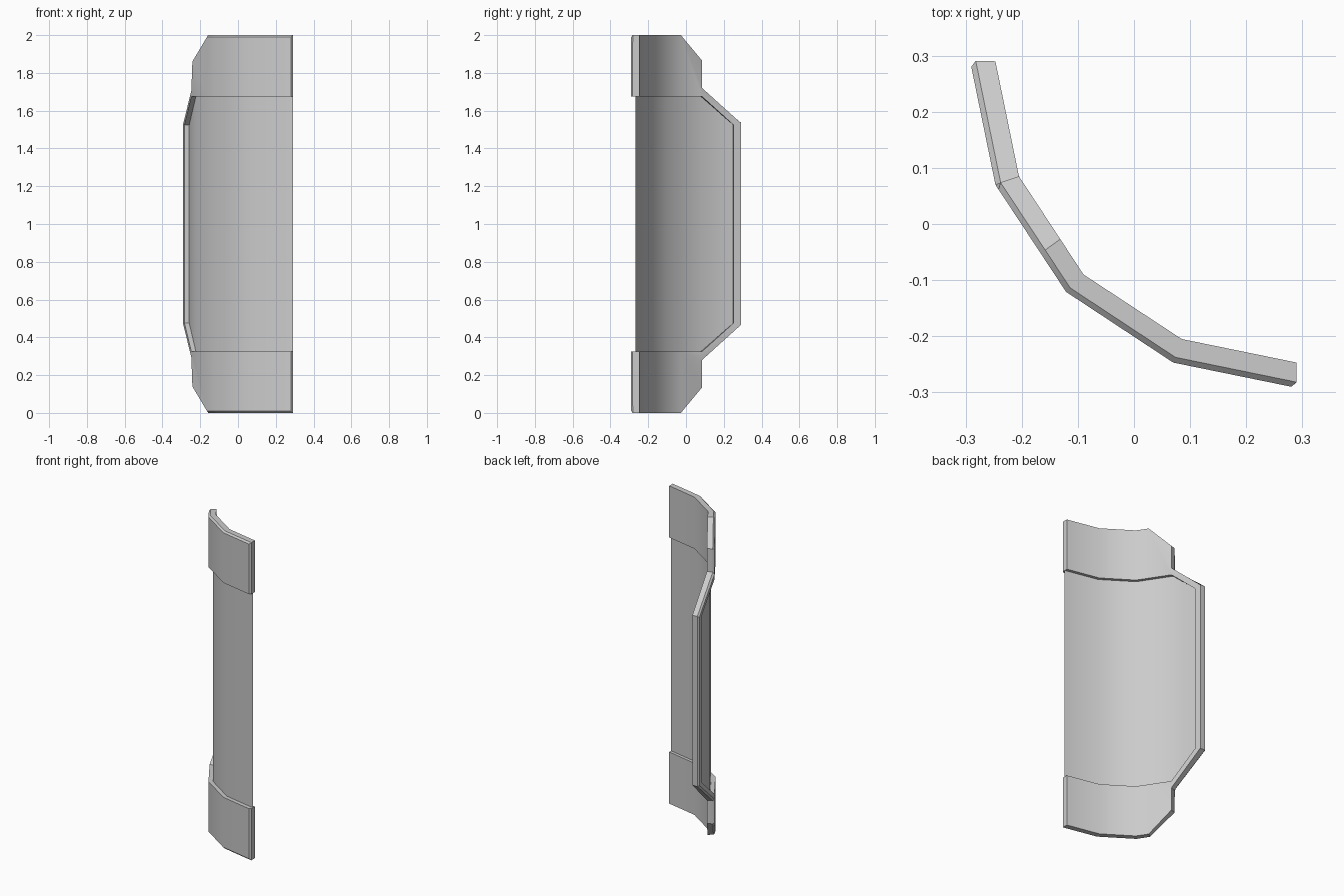
import bpy, bmesh, math
from mathutils import Vector

if "Cube" in bpy.data.objects:
    bpy.data.objects.remove(bpy.data.objects["Cube"])

grey = bpy.data.materials.new("plain_grey")
grey.use_nodes = True
colour = (0.6, 0.6, 0.6, 1)
grey.diffuse_color = colour
grey.node_tree.nodes["Principled BSDF"].inputs["Base Color"].default_value = colour

# Cross-section stations as (outer, inner) pairs, mirrored across x = y
end = (Vector((0.29, -0.292)), Vector((0.29, -0.247)))
bend = (Vector((0.07, -0.247)), Vector((0.085, -0.205)))
middle = (Vector((-0.121, -0.121)), Vector((-0.09, -0.09)))


def swap(pair):
    return tuple(p.yx for p in pair)


def between(a, b, t):
    return tuple(p.lerp(q, t) for p, q in zip(a, b))


stations = {
    "end": end, "bend": bend, "middle": middle,
    "cut": between(middle, swap(bend), 0.36),
    "shoulder": swap(bend),
    "rim": between(swap(bend), swap(end), 0.81),
    "edge": swap(end),
}

# Heights of the upper half; the lower half mirrors them about z = 1
TOP, CORNER, NECK, OPEN, OUT, IN = 2.0, 1.865, 1.72, 1.675, 1.535, 1.525


def place(key, depth):
    name, z = key
    outer, inner = stations[name]
    p = outer.lerp(inner, depth)
    return (p.x, p.y, z)


def flip(poly):
    return [(n, round(2 - z, 4)) for n, z in reversed(poly)]


def finish(bm, name):
    bmesh.ops.recalc_face_normals(bm, faces=bm.faces)
    mesh = bpy.data.meshes.new(name)
    bm.to_mesh(mesh)
    bm.free()
    mesh.materials.append(grey)
    obj = bpy.data.objects.new(name, mesh)
    bpy.context.collection.objects.link(obj)
    bpy.ops.object.select_all(action="DESELECT")
    obj.select_set(True)
    bpy.context.view_layer.objects.active = obj
    bpy.ops.object.shade_smooth_by_angle(angle=math.radians(32))
    return obj


# Frame: upper and lower bands joined by a sloped side rim
row = ["end", "bend", "middle", "cut"]
upper = [[(a, TOP), (a, OPEN), (b, OPEN), (b, TOP)] for a, b in zip(row, row[1:])]
upper.append([("cut", TOP), ("cut", OPEN), ("shoulder", OPEN),
              ("shoulder", NECK), ("shoulder", CORNER)])
upper.append([("shoulder", NECK), ("shoulder", OPEN), ("rim", IN), ("edge", OUT)])
side = [("edge", OUT), ("rim", IN), ("rim", round(2 - IN, 4)), ("edge", round(2 - OUT, 4))]
polys = upper + [flip(p) for p in upper] + [side]

outline = [(n, TOP) for n in row] + [("shoulder", CORNER), ("shoulder", NECK),
                                     ("edge", OUT), ("end", OPEN)]
outline = set(outline + flip(outline))

bm = bmesh.new()
verts = {}
for poly in polys:
    for key in poly:
        if key not in verts:
            verts[key] = [bm.verts.new(place(key, d)) for d in (0, 1)]

# Boundary sides are those used by a single polygon
count = {}
for poly in polys:
    bm.faces.new([verts[k][0] for k in poly])
    bm.faces.new([verts[k][1] for k in reversed(poly)])
    for a, b in zip(poly, poly[1:] + poly[:1]):
        pair = frozenset((a, b))
        count[pair] = count.get(pair, 0) + 1
chamfer = []
for pair in [p for p, c in count.items() if c == 1]:
    a, b = pair
    bm.faces.new([verts[a][0], verts[b][0], verts[b][1], verts[a][1]])
    if a in outline and b in outline:
        chamfer.append(bm.edges.get((verts[a][0], verts[b][0])))
bmesh.ops.recalc_face_normals(bm, faces=bm.faces)
bmesh.ops.bevel(bm, geom=chamfer, offset=0.01, segments=1, affect="EDGES")
finish(bm, "frame")

# Thin curved sheet set midway in the frame opening
bm = bmesh.new()
columns = []
for name, z in [("end", OPEN), ("bend", OPEN), ("middle", OPEN), ("shoulder", OPEN), ("rim", IN)]:
    columns.append([bm.verts.new(place((name, h), 0.57)) for h in (z, 2 - z)])
for (a, b), (c, d) in zip(columns, columns[1:]):
    bm.faces.new((a, b, d, c))
finish(bm, "curved_panel")
